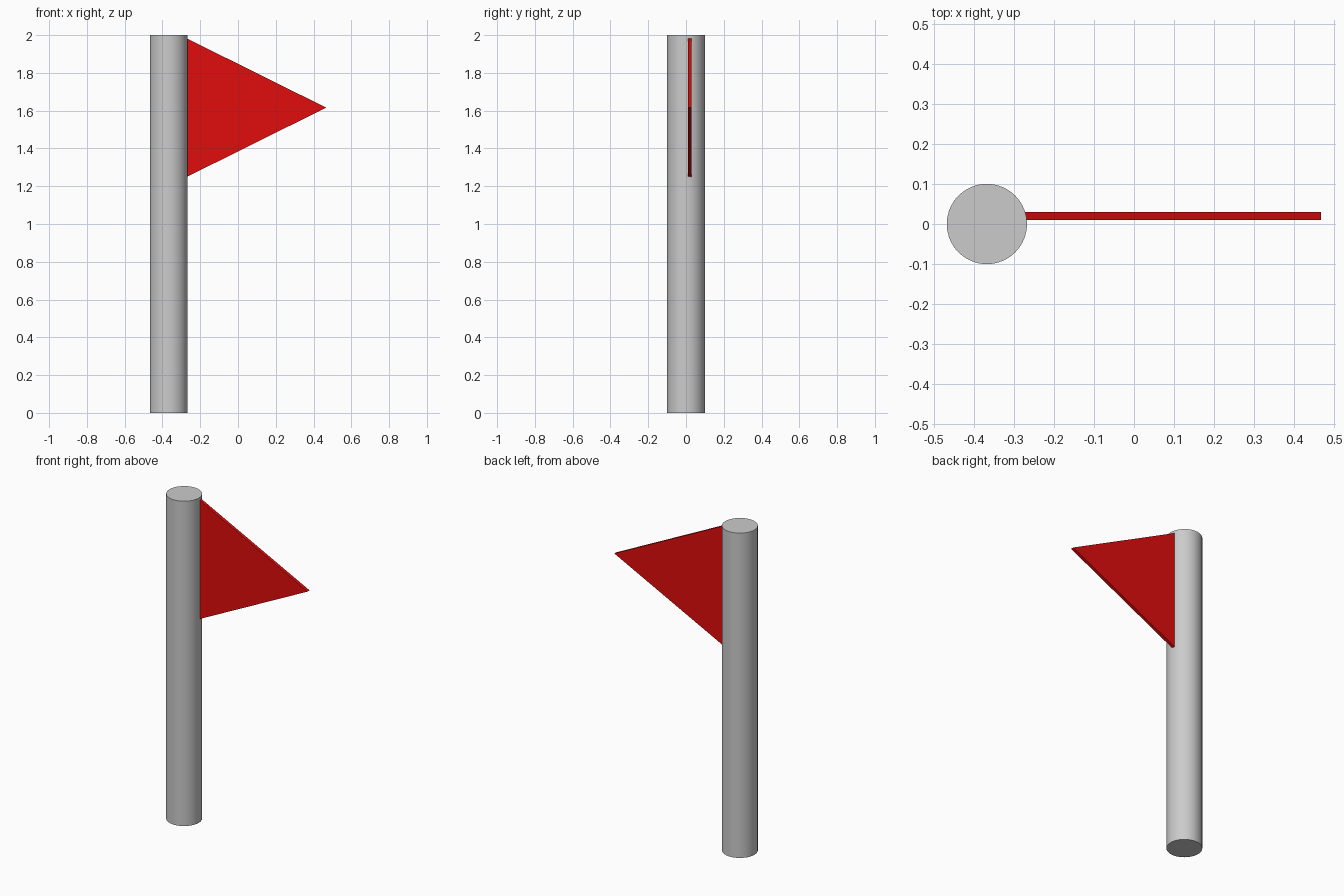
import bpy
import bmesh
from mathutils import Vector

if "Cube" in bpy.data.objects:
    bpy.data.objects.remove(bpy.data.objects["Cube"])

# Pole
bpy.ops.mesh.primitive_cylinder_add(vertices=64, radius=0.1, depth=2, location=(-0.367, 0, 1))
pole = bpy.context.object
pole.name = "pole"
bpy.ops.object.shade_smooth_by_angle()

# Triangular pennant, its inner edge just inside the pole
red = bpy.data.materials.new("red")
red.diffuse_color = (0.75, 0.004, 0.004, 1)
red.use_nodes = True
red.node_tree.nodes["Principled BSDF"].inputs["Base Color"].default_value = red.diffuse_color

profile = [(-0.274, 1.248), (0.467, 1.616), (-0.274, 1.984)]
bm = bmesh.new()
face = bm.faces.new([bm.verts.new((x, 0.01, z)) for x, z in profile])
extruded = bmesh.ops.extrude_face_region(bm, geom=[face])["geom"]
verts = [v for v in extruded if isinstance(v, bmesh.types.BMVert)]
bmesh.ops.translate(bm, verts=verts, vec=Vector((0, 0.02, 0)))
bmesh.ops.recalc_face_normals(bm, faces=bm.faces[:])
mesh = bpy.data.meshes.new("flag")
bm.to_mesh(mesh)
bm.free()
mesh.materials.append(red)
flag = bpy.data.objects.new("flag", mesh)
bpy.context.collection.objects.link(flag)
